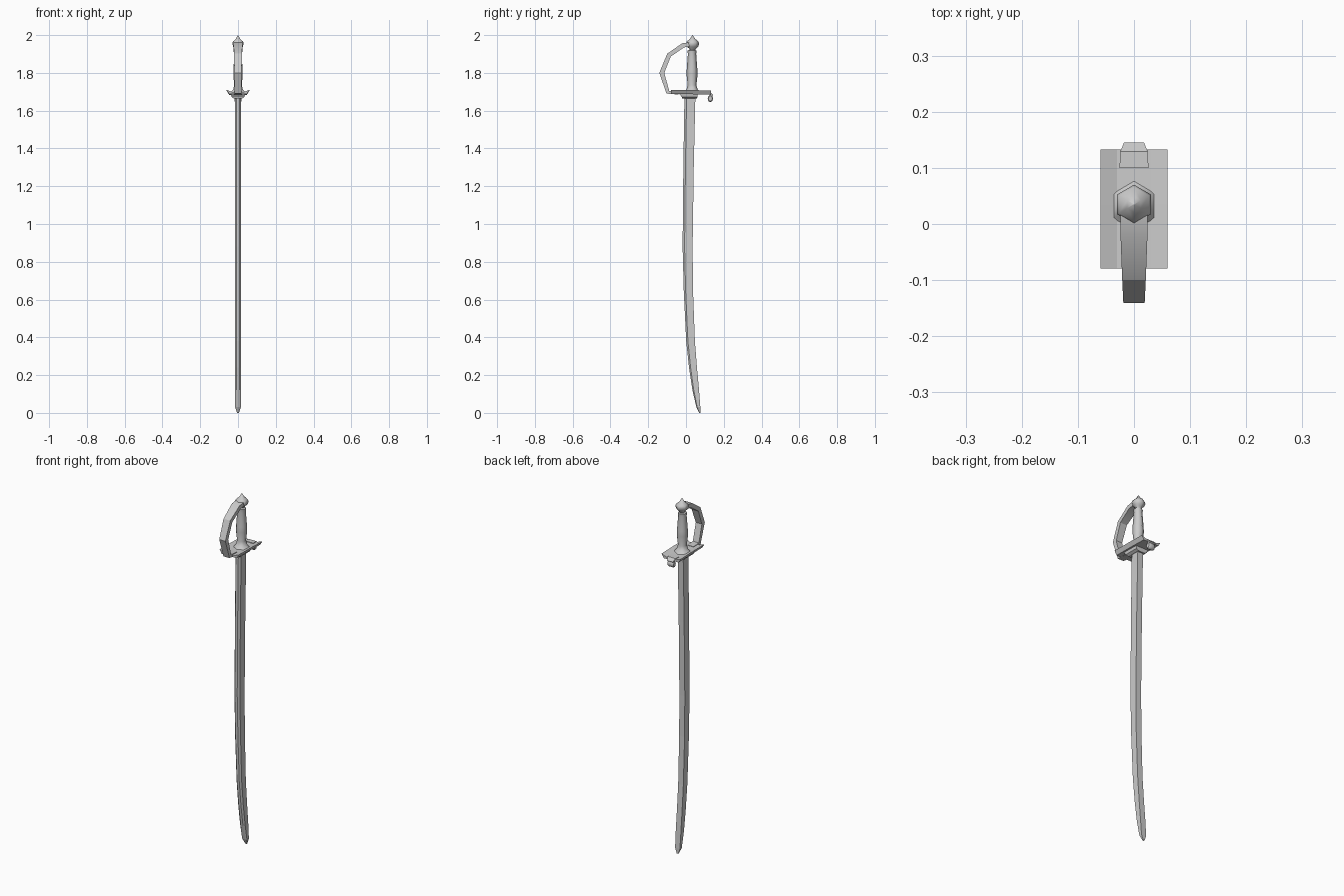
import bpy, bmesh
from math import sin, cos, pi
from mathutils import Vector

if "Cube" in bpy.data.objects:
    bpy.data.objects.remove(bpy.data.objects["Cube"])


def loft(name, rings, smooth=None):
    """Skin a closed solid over a list of rings with equal point counts."""
    bm = bmesh.new()
    loops = [[bm.verts.new(p) for p in ring] for ring in rings]
    n = len(loops[0])
    for a, b in zip(loops, loops[1:]):
        for i in range(n):
            j = (i + 1) % n
            bm.faces.new((a[i], a[j], b[j], b[i]))
    bm.faces.new(loops[0][::-1])
    bm.faces.new(loops[-1])
    bmesh.ops.recalc_face_normals(bm, faces=bm.faces)
    mesh = bpy.data.meshes.new(name)
    bm.to_mesh(mesh)
    bm.free()
    ob = bpy.data.objects.new(name, mesh)
    bpy.context.collection.objects.link(ob)
    if smooth:
        bpy.ops.object.select_all(action='DESELECT')
        ob.select_set(True)
        bpy.context.view_layer.objects.active = ob
        bpy.ops.object.shade_smooth_by_angle(angle=smooth)
    return ob


def turned(name, profile, y=0.035, sides=6, squash=0.85):
    """Turned part from (radius, z) pairs, hexagon points facing +-y."""
    rings = [[(r * sin(2 * pi * i / sides), y + r * cos(2 * pi * i / sides), z)
              for i in range(sides)] for r, z in profile]
    return loft(name, rings, 1.1)


def ribbon(name, path):
    """Bent strip in the yz plane from (y, z, half width, half thickness)."""
    pts = [Vector((0, p[0], p[1])) for p in path]
    rings = []
    for i, (y, z, w, t) in enumerate(path):
        d = (pts[min(i + 1, len(pts) - 1)] - pts[max(i - 1, 0)]).normalized()
        n = Vector((0, -d.z, d.y)) * t
        c = pts[i]
        rings.append([c + n + Vector((w, 0, 0)), c + n - Vector((w, 0, 0)),
                      c - n - Vector((w, 0, 0)), c - n + Vector((w, 0, 0))])
    return loft(name, rings, 0.5)


# Curved blade: (z, front y, back y, half thickness)
stations = [(1.69, -0.008, 0.050, 0.017), (1.30, -0.014, 0.041, 0.017),
            (0.88, -0.018, 0.035, 0.017), (0.65, -0.012, 0.037, 0.017),
            (0.38, 0.001, 0.047, 0.016), (0.24, 0.016, 0.058, 0.016),
            (0.12, 0.034, 0.069, 0.016), (0.03, 0.055, 0.076, 0.015),
            (0.00, 0.070, 0.076, 0.005)]
blade_rings = []
for z, f, b, t in stations:
    c = f + (b - f) * 0.2
    blade_rings.append([(t * 0.45, f, z), (t, c, z), (t, b, z),
                        (-t, b, z), (-t, c, z), (-t * 0.45, f, z)])
loft("blade", blade_rings)

# Collar below the guard
loft("blade_collar", [[(s * x, y, z) for s, y in
                       ((1, y0), (1, y1), (-1, y1), (-1, y0))]
                      for x, y0, y1, z in ((0.022, -0.02, 0.058, 1.665),
                                           (0.034, -0.022, 0.06, 1.672),
                                           (0.038, -0.036, 0.062, 1.69))])

# Dished guard plate, raised along its long edges
section = [(0.06, 1.71), (0.03, 1.699), (-0.03, 1.699), (-0.06, 1.71),
           (-0.047, 1.688), (0.047, 1.688)]
loft("guard_plate", [[(x, y, z - d) for x, z in section]
                     for y, d in ((-0.079, 0), (0.035, 0.001), (0.133, 0.004))])

# Knuckle bow from plate up to pommel
ribbon("knuckle_bow", [(-0.04, 1.693, 0.02, 0.008), (-0.096, 1.697, 0.019, 0.010),
                       (-0.128, 1.80, 0.019, 0.013), (-0.09, 1.894, 0.021, 0.012),
                       (-0.015, 1.946, 0.024, 0.012), (0.03, 1.952, 0.024, 0.011)])

# Curled rear tail of the guard
ribbon("guard_tail", [(0.10, 1.693, 0.026, 0.006), (0.128, 1.692, 0.024, 0.007),
                      (0.138, 1.684, 0.018, 0.007), (0.125, 1.674, 0.016, 0.006)])
curl = [[(x, 0.129 + r * 0.75 * cos(i * pi / 4), 1.664 + r * sin(i * pi / 4))
         for i in range(8)]
        for x, r in ((-0.019, 0.014), (-0.012, 0.019), (0.012, 0.019), (0.019, 0.014))]
loft("tail_curl", curl, 0.9)

# Grip with flared foot, swelling in the middle
turned("grip", [(0.046, 1.695), (0.030, 1.712), (0.023, 1.735), (0.029, 1.79),
                (0.028, 1.82), (0.022, 1.90), (0.024, 1.918), (0.014, 1.922)], 0.032)

# Pommel with pointed finial
turned("pommel", [(0.014, 1.915), (0.017, 1.928), (0.029, 1.938), (0.035, 1.955),
                  (0.031, 1.966), (0.014, 1.980), (0.001, 2.0)])
